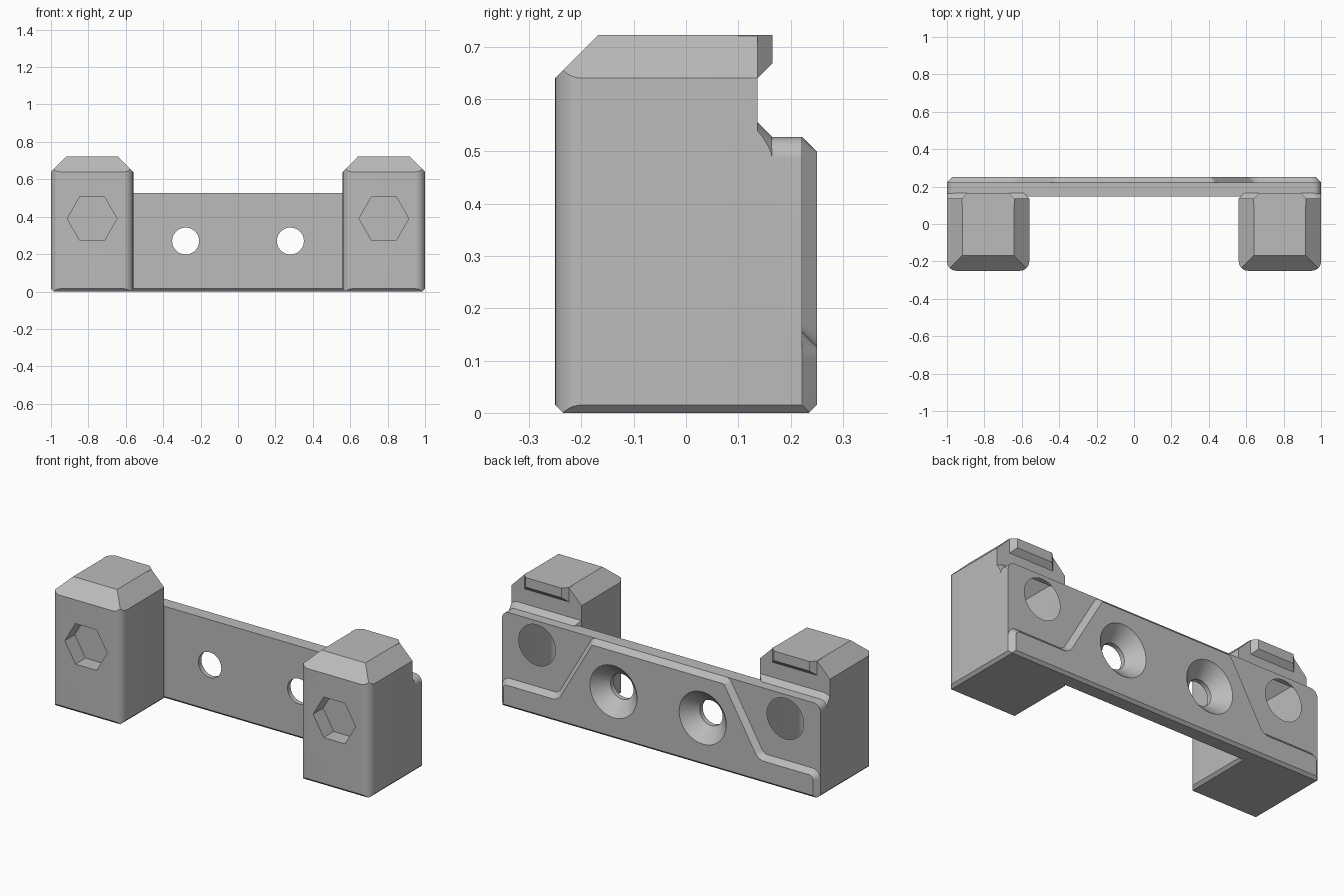
import bpy
import bmesh
import math
from mathutils import Vector

default = bpy.data.objects.get("Cube")
if default:
    bpy.data.objects.remove(default, do_unlink=True)

# Key dimensions shared by several parts
TOP, PLATE_TOP, STEP, LIP = 0.722, 0.527, 0.028, 0.015
BLOCK_IN, FRONT, BLOCK_BACK = 0.56, -0.25, 0.137
PLATE_FRONT, PLATE_BACK, BACK = 0.147, 0.222, 0.25
BOLT, SCREW, BORE = (0.78, 0.39), (0.28, 0.27), 0.072
BELOW = -0.1


def rounded(corners, steps=8):
    """Counter-clockwise outline from (u, v, radius) corners."""
    out = []
    for i, (u, v, r) in enumerate(corners):
        p = Vector((u, v))
        if r == 0:
            out.append(p)
            continue
        a = (Vector(corners[i - 1][:2]) - p).normalized()
        b = (Vector(corners[(i + 1) % len(corners)][:2]) - p).normalized()
        half = a.angle(b) / 2
        centre = p + (a + b).normalized() * (r / math.sin(half))
        reach = r / math.tan(half)
        start, end = p + a * reach - centre, p + b * reach - centre
        for k in range(steps + 1):
            out.append(centre + start.lerp(end, k / steps).normalized() * r)
    return out


def offset(outline, d):
    """Move every edge of a counter-clockwise outline outwards by d."""
    out = []
    for i, p in enumerate(outline):
        e = (p - outline[i - 1]).normalized()
        f = (outline[(i + 1) % len(outline)] - p).normalized()
        m, n = Vector((e.y, -e.x)), Vector((f.y, -f.x))
        out.append(p + (m + n) * (d / (1 + m.dot(n))))
    return out


def circle(centre, radius, sides=48):
    turn = math.tau / sides
    return [Vector((centre[0] + radius * math.cos(k * turn),
                    centre[1] + radius * math.sin(k * turn))) for k in range(sides)]


def along_y(outline, y):
    return [Vector((p.x, y, p.y)) for p in outline]


def along_z(outline, z):
    return [Vector((p.x, p.y, z)) for p in outline]


def loft(name, rings, cuts=()):
    """Closed solid through the rings, trimmed by (point, outward normal) planes."""
    bm = bmesh.new()
    loops = [[bm.verts.new(p) for p in ring] for ring in rings]
    n = len(loops[0])
    for lo, hi in zip(loops, loops[1:]):
        for i in range(n):
            j = (i + 1) % n
            bm.faces.new((lo[i], lo[j], hi[j], hi[i]))
    bm.faces.new(loops[0][::-1])
    bm.faces.new(loops[-1])
    for co, no in cuts:
        bmesh.ops.bisect_plane(bm, geom=bm.verts[:] + bm.edges[:] + bm.faces[:], dist=1e-6,
                               plane_co=co, plane_no=Vector(no).normalized(), clear_outer=True)
        bmesh.ops.holes_fill(bm, edges=[e for e in bm.edges if e.is_boundary], sides=0)
    bmesh.ops.recalc_face_normals(bm, faces=bm.faces[:])
    mesh = bpy.data.meshes.new(name)
    bm.to_mesh(mesh)
    bm.free()
    ob = bpy.data.objects.new(name, mesh)
    bpy.context.collection.objects.link(ob)
    return ob


def combine(body, tool, operation):
    mod = body.modifiers.new(operation.lower(), 'BOOLEAN')
    mod.operation, mod.solver, mod.object = operation, 'EXACT', tool
    bpy.context.view_layer.objects.active = body
    bpy.ops.object.modifier_apply(modifier=mod.name)
    bpy.data.objects.remove(tool, do_unlink=True)


# Trimming planes for the underside and its small chamfers
floor = ((0, 0, 0), (0, 0, -1))
outer_lip = ((1, 0, LIP), (1, 0, -1))
inner_lip = ((BLOCK_IN, 0, LIP), (-1, 0, -1))

# Back plate, modelled for the left half only
plate_outline = rounded([(BELOW, BELOW, 0), (1, BELOW, 0),
                         (1, PLATE_TOP, 0.042), (BELOW, PLATE_TOP, 0)])
body = loft("mounting_bracket",
            [along_y(plate_outline, PLATE_FRONT), along_y(plate_outline, PLATE_BACK)],
            [floor, outer_lip, ((0, PLATE_FRONT, LIP), (0, -1, -1))])

# Raised panel with sloped rim on the back
panel_outline = rounded([(BELOW, BELOW, 0), (1, BELOW, 0), (1, 0.155, 0.05),
                         (0.645, 0.155, 0.04), (0.43, PLATE_TOP, 0.04), (BELOW, PLATE_TOP, 0)])
panel = loft("raised_panel",
             [along_y(panel_outline, 0.2), along_y(panel_outline, PLATE_BACK),
              along_y(offset(panel_outline, -STEP), BACK)],
             [floor, outer_lip, ((0, BACK, LIP), (0, 1, -1))])

# Upright block with rounded front edges and chamfered top
block_outline = rounded([(BLOCK_IN, FRONT, 0.05), (1, FRONT, 0.05),
                         (1, BLOCK_BACK, 0), (BLOCK_IN, BLOCK_BACK, 0)])
shoulder = 0.64
block = loft("block", [along_z(block_outline, BELOW), along_z(block_outline, TOP)],
             [floor, outer_lip, inner_lip,
              ((0, FRONT, LIP), (0, -1, -1)),
              ((0, FRONT, shoulder), (0, -1, 1)),
              ((1, 0, shoulder), (1, 0, 1)),
              ((BLOCK_IN, 0, shoulder), (-1, 0, 1))])

# Sloped gusset between block and plate
gusset_outline = rounded([(BLOCK_IN + STEP, BELOW, 0), (1, BELOW, 0),
                          (1, PLATE_TOP, 0.045), (BLOCK_IN + STEP, PLATE_TOP, 0)])
wide = offset(gusset_outline, STEP)
gusset = loft("gusset",
              [along_y(wide, 0.1), along_y(wide, BLOCK_BACK),
               along_y(offset(gusset_outline, -LIP), BLOCK_BACK + STEP + LIP)],
              [((1, 0, 0), (1, 0, 0)), floor, outer_lip, inner_lip])

# Hooked tooth at the top of the block
tooth_outline = rounded([(0.64, shoulder, 0), (0.92, shoulder, 0), (0.92, 0.8, 0), (0.64, 0.8, 0)])
tooth = loft("tooth",
             [along_y(tooth_outline, 0.1), along_y(tooth_outline, BLOCK_BACK),
              along_y(offset(tooth_outline, -STEP), BLOCK_BACK + STEP)],
             [((0, 0, TOP), (0, 0, 1))])

# Conical boss around the bolt hole
boss = loft("boss", [along_y(circle(BOLT, 0.115), 0.2), along_y(circle(BOLT, 0.115), PLATE_BACK),
                     along_y(circle(BOLT, 0.09), BACK)])

for part in (block, gusset, panel, tooth, boss):
    combine(body, part, 'UNION')

# Bolt hole, nut pocket and countersunk screw hole
bolt_hole = loft("bolt_hole", [along_y(circle(BOLT, BORE), -0.4), along_y(circle(BOLT, BORE), 0.4)])
nut_pocket = loft("nut_pocket", [along_y(circle(BOLT, 0.133, 6), y) for y in (-0.4, -0.16)])
screw_hole = loft("screw_hole", [along_y(circle(SCREW, r), y) for r, y in
                                 ((BORE, 0.05), (BORE, 0.174), (0.148, BACK), (0.168, BACK + 0.02))])
for cutter in (bolt_hole, nut_pocket, screw_hole):
    combine(body, cutter, 'DIFFERENCE')

# Trim at the centre and mirror to the right half
bm = bmesh.new()
bm.from_mesh(body.data)
bmesh.ops.remove_doubles(bm, verts=bm.verts[:], dist=1e-5)
bmesh.ops.bisect_plane(bm, geom=bm.verts[:] + bm.edges[:] + bm.faces[:], dist=1e-6,
                       plane_co=(0, 0, 0), plane_no=(-1, 0, 0), clear_outer=True)
bm.to_mesh(body.data)
bm.free()
mirror = body.modifiers.new("mirror", 'MIRROR')
mirror.merge_threshold = 0.0005
bpy.context.view_layer.objects.active = body
bpy.ops.object.modifier_apply(modifier=mirror.name)

# Plain grey finish
grey = bpy.data.materials.new("plain grey")
grey.use_nodes = True
grey.diffuse_color = (0.5, 0.5, 0.5, 1)
grey.node_tree.nodes["Principled BSDF"].inputs["Base Color"].default_value = (0.5, 0.5, 0.5, 1)
body.data.materials.clear()
body.data.materials.append(grey)

bpy.ops.object.select_all(action='DESELECT')
body.select_set(True)
bpy.ops.object.shade_smooth_by_angle(angle=math.radians(25))
